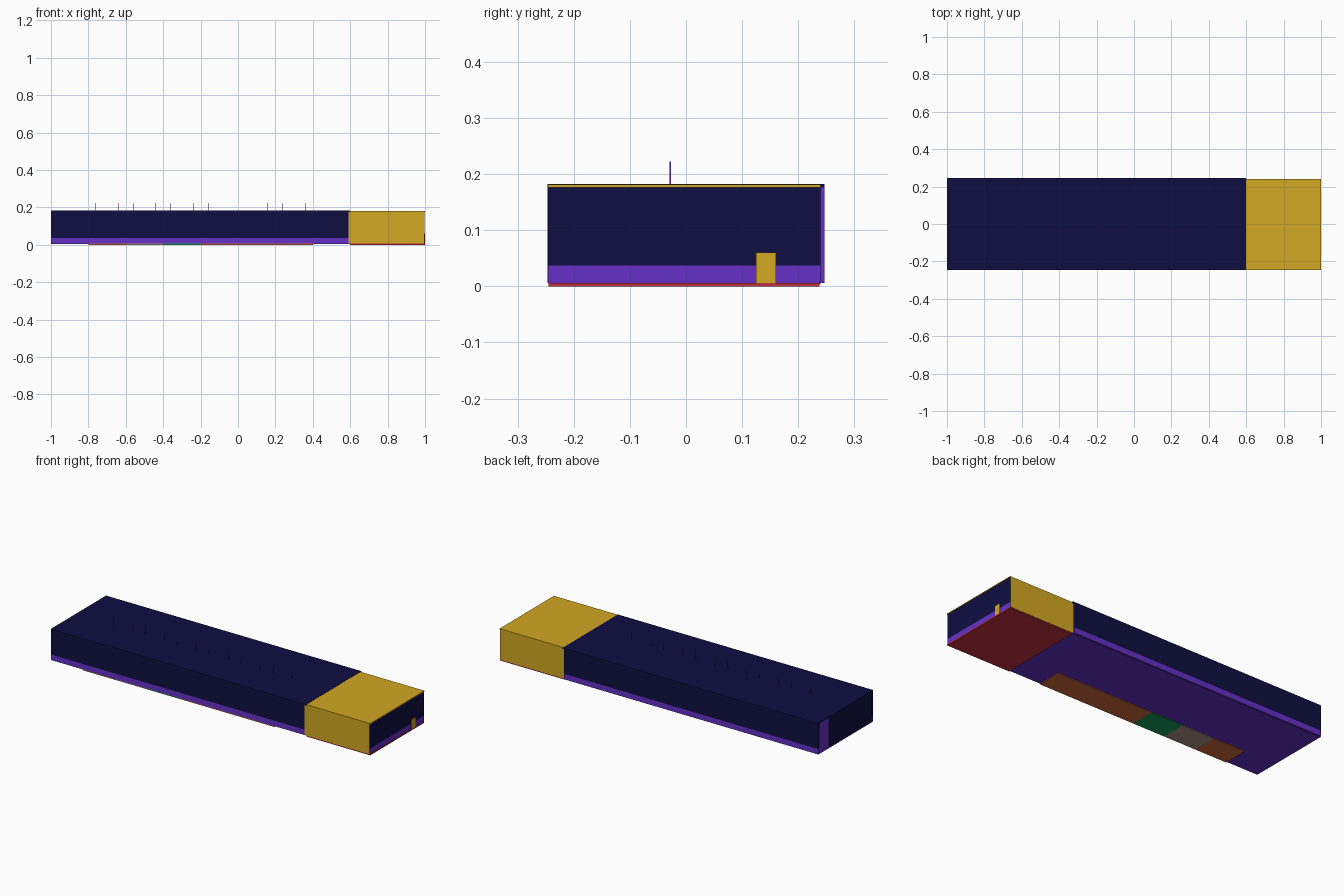
import bpy, bmesh

if "Cube" in bpy.data.objects:
    bpy.data.objects.remove(bpy.data.objects["Cube"])


def lin(c):
    c /= 255
    return c / 12.92 if c <= 0.04045 else ((c + 0.055) / 1.055) ** 2.4


def mat(name, r, g, b):
    m = bpy.data.materials.new(name)
    m.diffuse_color = (lin(r), lin(g), lin(b), 1)
    m.use_nodes = True
    m.node_tree.nodes["Principled BSDF"].inputs["Base Color"].default_value = m.diffuse_color
    return m


NAVY = mat("navy", 14, 14, 66)
PURPLE = mat("purple", 102, 48, 198)
GOLD = mat("gold", 212, 168, 34)
RED = mat("red", 196, 48, 62)
ORANGE = mat("orange_brown", 208, 104, 58)
GREEN = mat("green", 20, 160, 90)
GREY = mat("warm_grey", 172, 148, 138)


def box(name, x, y, z, main, side=None, rule=None):
    """Box from ranges; faces whose normal passes the rule take the second colour."""
    bm = bmesh.new()
    bmesh.ops.create_cube(bm, size=1)
    for v in bm.verts:
        v.co = [(r[0] + r[1]) / 2 + c * (r[1] - r[0]) for r, c in zip((x, y, z), v.co)]
    bm.normal_update()
    me = bpy.data.meshes.new(name)
    me.materials.append(main)
    if side:
        me.materials.append(side)
        for f in bm.faces:
            f.material_index = int(rule(f.normal))
    bm.to_mesh(me)
    bm.free()
    ob = bpy.data.objects.new(name, me)
    bpy.context.collection.objects.link(ob)
    return ob


F, B = -0.247, 0.247      # front and back of the long hall
J = 0.59                  # joint between hall and entrance

# floors
box("hall_floor", (-1, 0.6), (-0.24, 0.24), (0.004, 0.01), PURPLE)
box("entrance_floor", (0.6, 1), (-0.245, 0.238), (0, 0.006), RED)

# inlaid floor areas along the front edge
for i, (a, b, m) in enumerate([(-0.8, -0.6, ORANGE), (-0.6, -0.4, GREY),
                               (-0.4, -0.2, GREEN), (-0.2, 0.4, ORANGE)]):
    box(f"floor_area_{i + 1}", (a, b), (-0.245, -0.105), (0, 0.0055), m)

# hall walls with a purple skirting band
right = lambda n: n.x > 0.5
for name, y0, y1, s in (("front", F, -0.235, -1), ("back", 0.235, B, 1)):
    box(f"{name}_wall", (-1, J), (y0, y1), (0.037, 0.178), NAVY, PURPLE, right)
    box(f"{name}_skirting", (-1, J), (y0, y1), (0.006, 0.037), PURPLE)
box("left_end_wall", (-0.998, -0.985), (-0.245, 0.24), (0.005, 0.178), NAVY)
box("left_end_panel", (-1, -0.99), (0.155, 0.246), (0.006, 0.176), PURPLE)

# roofs
box("hall_roof", (-1, 0.6), (F, B), (0.176, 0.182), NAVY)
box("entrance_roof", (0.6, 1), (-0.246, 0.24), (0.176, 0.181), GOLD)

# entrance walls
for name, y0, y1 in (("front", -0.246, -0.236), ("back", 0.23, 0.24)):
    box(f"entrance_{name}_wall", (J, 0.995), (y0, y1), (0.006, 0.177), GOLD)
# right end wall
box("right_end_wall", (0.985, 0.997), (-0.246, 0.2395), (0.037, 0.177), NAVY,
    GOLD, lambda n: abs(n.y) > 0.5)
box("right_end_skirting", (0.985, 0.997), (-0.246, 0.2395), (0.006, 0.037), PURPLE,
    GOLD, lambda n: abs(n.y) > 0.5)

# small cabinet on the right end
box("cabinet", (0.985, 1.0), (0.125, 0.16), (0.005, 0.06), GOLD,
    RED, lambda n: n.y < -0.5)

# lamp rods through the roof and the hanging lamps inside
for i in range(6):
    c = -0.7 + 0.2 * i
    for k, s in enumerate((-0.06, 0.06)):
        box(f"lamp_rod_{2 * i + k + 1}", (c + s - 0.0012, c + s + 0.0012),
            (-0.0292, -0.0268), (0.15, 0.222), PURPLE)
    box(f"hanging_lamp_{i + 1}", (c - 0.075, c + 0.075), (-0.036, -0.02),
        (0.142, 0.15), GOLD)
